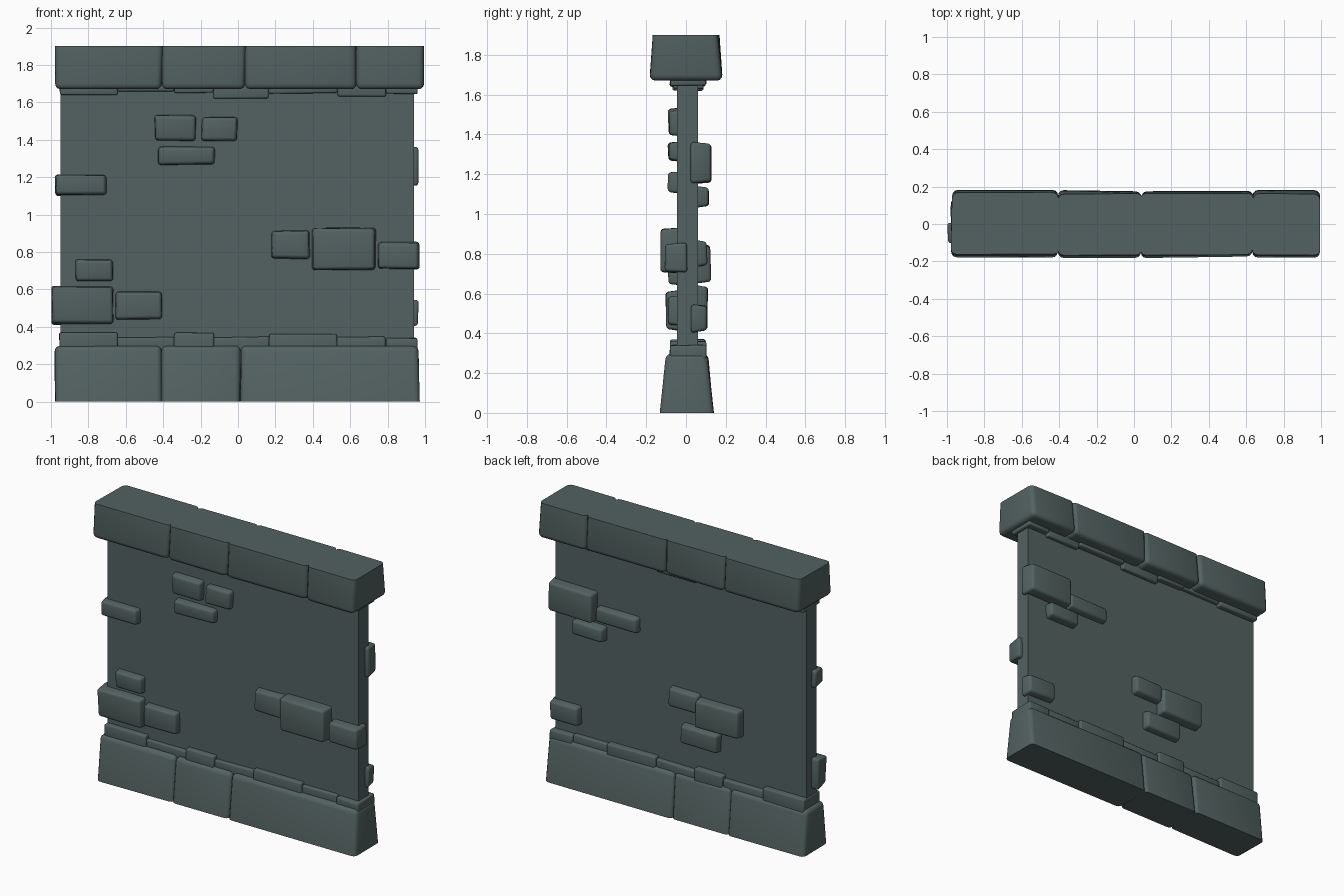
import bpy, bmesh, math, random
from mathutils import Vector

if "Cube" in bpy.data.objects:
    bpy.data.objects.remove(bpy.data.objects["Cube"])

random.seed(4)
mat = bpy.data.materials.new("dark slate")
mat.diffuse_color = (0.085, 0.122, 0.119, 1)
mat.use_nodes = True
mat.node_tree.nodes["Principled BSDF"].inputs["Base Color"].default_value = mat.diffuse_color


def stone(name, x, y, z, bevel=0.02, taper=None, flat=None, jitter=0.005):
    """Chiselled block. taper(v01) gives an offset for each corner;
    flat = (axis, value) keeps the edges of that side sharp."""
    bm = bmesh.new()
    bmesh.ops.create_cube(bm, size=1)
    for v in bm.verts:
        u = v.co + Vector((0.5, 0.5, 0.5))
        p = Vector([a + (b - a) * t for (a, b), t in zip((x, y, z), u)])
        if taper:
            p += Vector(taper(u))
        for i in range(3):
            if not (flat and flat[0] == i):
                p[i] += random.uniform(-jitter, jitter)
        v.co = p
    edges = bm.edges[:]
    if flat:
        edges = [e for e in edges
                 if not all(abs(v.co[flat[0]] - flat[1]) < 1e-4 for v in e.verts)]
    if bevel:
        bmesh.ops.bevel(bm, geom=edges, offset=bevel, segments=3, profile=0.5,
                        affect='EDGES', clamp_overlap=True)
    bmesh.ops.recalc_face_normals(bm, faces=bm.faces)
    me = bpy.data.meshes.new(name)
    bm.to_mesh(me)
    bm.free()
    me.materials.append(mat)
    ob = bpy.data.objects.new(name, me)
    bpy.context.collection.objects.link(ob)
    if bevel:
        bpy.context.view_layer.objects.active = ob
        ob.select_set(True)
        bpy.ops.object.shade_smooth_by_angle(angle=math.radians(40))
        ob.select_set(False)
    return ob


# plain wall slab
stone("wall_slab", (-0.95, 0.94), (-0.045, 0.06), (0.2, 1.75), bevel=0, jitter=0)

# base course, narrowing upwards, cut flat at the ground
base_x = [-0.98, -0.41, 0.015, 0.968]
for i, (a, b) in enumerate(zip(base_x, base_x[1:])):
    stone(f"base_stone_{i}", (a, b), (-0.128, 0.138), (0, 0.298), 0.028,
          lambda u: (0, (0.03 if u.y < 0.5 else -0.03) * u.z, 0), flat=(2, 0))

# cap course, narrowing slightly upwards, cut flat on top
cap_x = [-0.975, -0.405, 0.04, 0.635, 0.998]
for i, (a, b) in enumerate(zip(cap_x, cap_x[1:])):
    stone(f"cap_stone_{i}", (a, b), (-0.18, 0.18), (1.67, 1.9), 0.03,
          lambda u: (0, (0.016 if u.y < 0.5 else -0.016) * u.z, 0), flat=(2, 1.9))

# thin levelling strips above the base and under the cap
strip_x = [-0.955, -0.645, -0.34, -0.13, 0.165, 0.53, 0.79, 0.96]
low = [0.368, 0.345, 0.366, 0.345, 0.36, 0.345, 0.34]
high = [1.637, 1.657, 1.65, 1.62, 1.648, 1.63, 1.645]
for i, (a, b) in enumerate(zip(strip_x, strip_x[1:])):
    d = 0.012 * (i % 2)
    y = (-0.08 + d, 0.1 - d)
    stone(f"lower_strip_{i}", (a, b), y, (0.27, low[i]), 0.01, jitter=0.003)
    stone(f"upper_strip_{i}", (a, b), y, (high[i], 1.7), 0.01, jitter=0.003)

# raised stones: x0, x1, z0, z1, outermost y
front = [
    (-0.45, -0.22, 1.39, 1.535, -0.088), (-0.2, 0.0, 1.39, 1.525, -0.085),
    (-0.43, -0.12, 1.26, 1.37, -0.09), (-0.98, -0.7, 1.1, 1.217, -0.09),
    (0.175, 0.39, 0.76, 0.92, -0.095), (0.39, 0.74, 0.7, 0.935, -0.128),
    (0.745, 0.97, 0.705, 0.86, -0.108), (-0.875, -0.665, 0.64, 0.765, -0.09),
    (-1.0, -0.66, 0.41, 0.62, -0.1), (-0.66, -0.4, 0.435, 0.592, -0.09),
]
back = [
    (0.62, 0.965, 1.15, 1.36, 0.13), (0.3, 0.62, 1.155, 1.27, 0.105),
    (0.55, 0.79, 1.03, 1.14, 0.115), (0.74, 0.965, 0.405, 0.545, 0.107),
    (-0.16, 0.07, 0.73, 0.87, 0.105), (-0.48, -0.14, 0.65, 0.85, 0.125),
    (-0.31, -0.02, 0.505, 0.645, 0.11),
]
for side, rows in (("front", front), ("back", back)):
    for i, (x0, x1, z0, z1, yo) in enumerate(rows):
        s = -1 if side == "front" else 1
        y = (yo, 0.005) if s < 0 else (0.025, yo)

        # outer face slightly smaller than the root
        def shrink(u, s=s):
            out = 1 - u.y if s < 0 else u.y
            return (0.01 * out * (1 if u.x < 0.5 else -1), 0,
                    0.01 * out * (1 if u.z < 0.5 else -1))
        stone(f"{side}_stone_{i}", (x0, x1), y, (z0, z1), 0.016, shrink, jitter=0.004)
